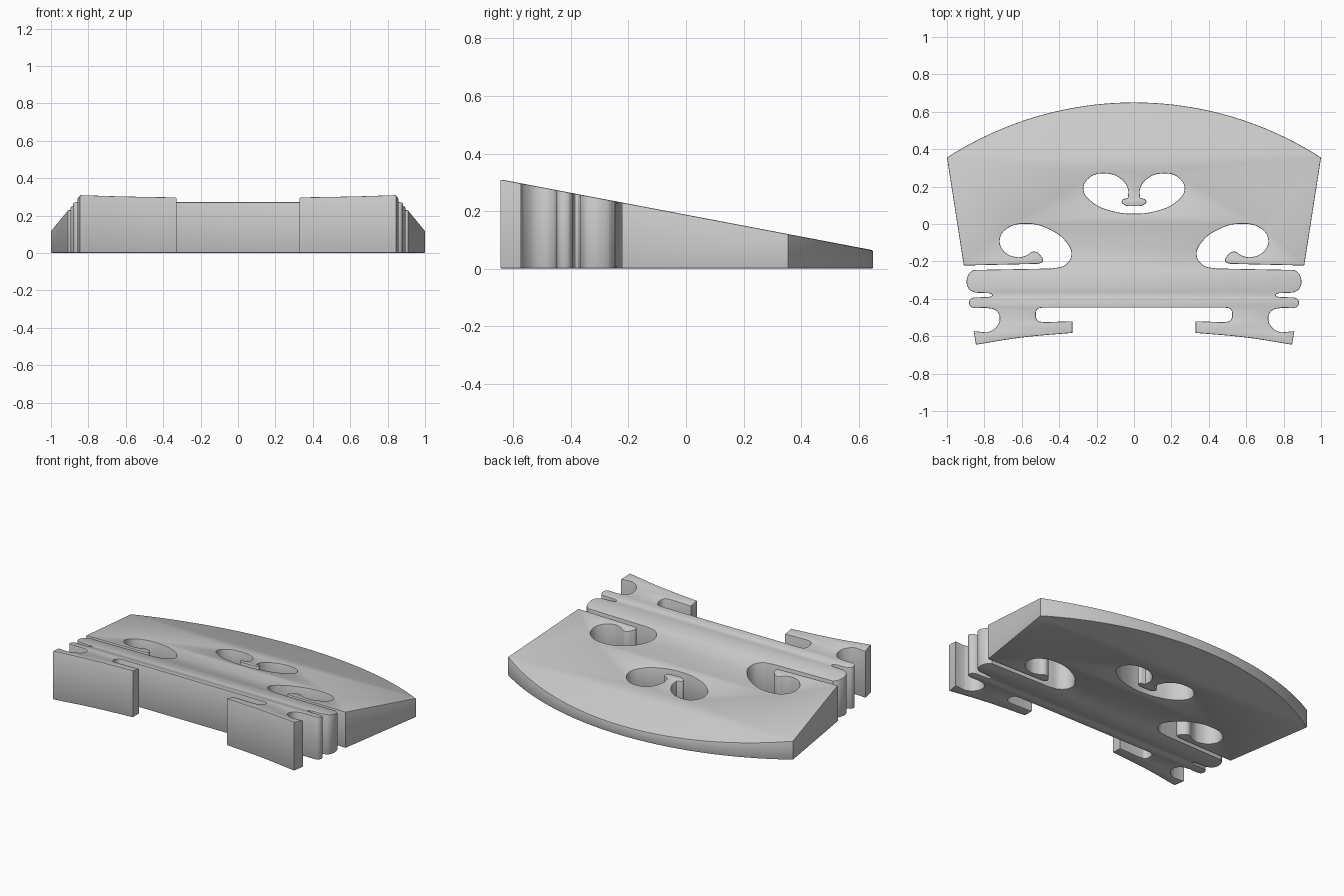
import bpy
import bmesh
import math

default_cube = bpy.data.objects.get("Cube")
if default_cube:
    bpy.data.objects.remove(default_cube, do_unlink=True)

ROUND = 0.005        # softened edge radius
HALF = 0.5           # temporary half thickness before tapering
ARC_RADIUS = 1.842   # crown arc
CROWN = 0.65


def corner(x, y):
    return (x, y, 'VECTOR')


def soft(x, y):
    return (x, y, 'AUTO')


def mirrored(half):
    """Close a right-hand half profile with its left-hand reflection."""
    return half + [(-x, y, kind) for x, y, kind in reversed(half) if x > 0]


def add_loop(curve, points):
    """Add one closed bezier loop to the curve."""
    spline = curve.splines.new('BEZIER')
    spline.bezier_points.add(len(points) - 1)
    for knot, (x, y, kind) in zip(spline.bezier_points, points):
        knot.co = (x, y, 0)
        knot.handle_left_type = knot.handle_right_type = kind
    spline.use_cyclic_u = True
    spline.resolution_u = 8


# Crown arc from the middle to the upper corner
sweep = math.asin(1 / ARC_RADIUS)
steps = 20
crown = []
for i in range(steps + 1):
    angle = sweep * i / steps
    crown.append(corner(ARC_RADIUS * math.sin(angle),
                        CROWN - ARC_RADIUS * (1 - math.cos(angle))))

# Upper body flank, then the hooked tip beside the side opening
hook = [
    corner(.91, -.222), corner(.515, -.213),
    soft(.488, -.2), soft(.5, -.168), soft(.535, -.147), soft(.575, -.168),
]

# Round side opening
side_eye = [
    soft(.63, -.177), soft(.7, -.14), soft(.717, -.08), soft(.68, -.025),
    soft(.57, .001), soft(.45, -.03), soft(.36, -.1), soft(.335, -.165),
    soft(.37, -.22), corner(.44, -.238),
]

# Two side fingers with a narrow slot between them
fingers = [
    corner(.86, -.246), soft(.888, -.275), soft(.885, -.345),
    corner(.85, -.367), corner(.775, -.37), soft(.758, -.381),
    corner(.775, -.39), corner(.86, -.393), soft(.88, -.41),
    soft(.875, -.44), corner(.85, -.45), corner(.79, -.448),
]

# Ankle notch, foot and inner slot
foot = [
    soft(.735, -.465), soft(.718, -.51), soft(.745, -.56),
    corner(.785, -.58), corner(.857, -.573), corner(.845, -.645),
    soft(.6, -.607), corner(.33, -.582), corner(.33, -.52),
    corner(.48, -.525), soft(.515, -.515), soft(.525, -.48),
    soft(.515, -.455), corner(.49, -.447),
]

# Heart opening in the middle
heart = [
    soft(0, .055), soft(.13, .073), soft(.22, .115), soft(.27, .185),
    soft(.235, .25), soft(.155, .27), soft(.075, .245), soft(.032, .185),
    corner(.033, .14), soft(.066, .123), soft(.055, .104), soft(0, .096),
]

# Plate made from the filled outline
curve = bpy.data.curves.new("bridge_plate", 'CURVE')
curve.dimensions = '2D'
curve.fill_mode = 'BOTH'
curve.extrude = HALF
curve.bevel_depth = ROUND
curve.bevel_resolution = 1
curve.offset = -ROUND
add_loop(curve, mirrored(crown + hook + side_eye + fingers + foot))
add_loop(curve, mirrored(heart))

plate = bpy.data.objects.new("bridge_plate", curve)
bpy.context.collection.objects.link(plate)
bpy.ops.object.select_all(action='DESELECT')
plate.select_set(True)
bpy.context.view_layer.objects.active = plate
bpy.ops.object.convert(target='MESH')
plate = bpy.context.view_layer.objects.active

# Taper the thickness from the feet to the crown
bm = bmesh.new()
bm.from_mesh(plate.data)
bmesh.ops.remove_doubles(bm, verts=bm.verts, dist=0.00005)
for vert in bm.verts:
    if vert.co.z < 0:
        vert.co.z += HALF + ROUND
    else:
        thickness = 0.31 - 0.19 * (vert.co.y + 0.645)
        vert.co.z += thickness - HALF - ROUND
bmesh.ops.recalc_face_normals(bm, faces=bm.faces)
bm.to_mesh(plate.data)
bm.free()

# Plain grey finish
grey = bpy.data.materials.new("light_grey")
grey.use_nodes = True
colour = (0.6, 0.6, 0.6, 1)
grey.diffuse_color = colour
for node in grey.node_tree.nodes:
    if node.type == 'BSDF_PRINCIPLED':
        node.inputs["Base Color"].default_value = colour
plate.data.materials.clear()
plate.data.materials.append(grey)

bpy.ops.object.shade_smooth_by_angle(angle=math.radians(35))
